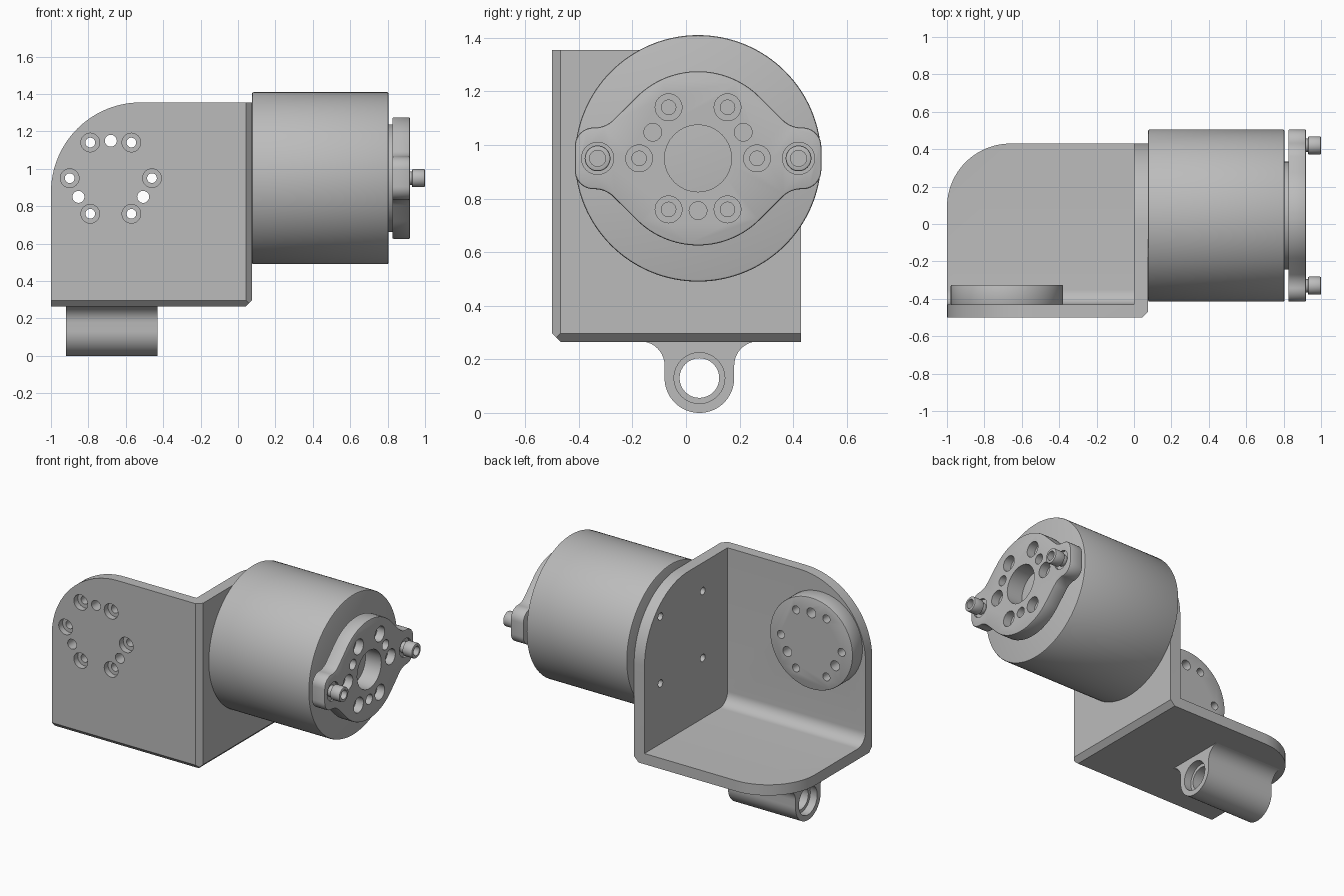
import bpy, bmesh
from math import pi, cos, sin, tan, radians
from mathutils import Vector

cube = bpy.data.objects.get("Cube")
if cube:
    bpy.data.objects.remove(cube, do_unlink=True)

grey = bpy.data.materials.new("machined grey")
grey.use_nodes = True
grey.diffuse_color = (0.5, 0.5, 0.5, 1)
grey.node_tree.nodes["Principled BSDF"].inputs["Base Color"].default_value = (0.5, 0.5, 0.5, 1)


def circle(u, v, r, n=64):
    return [(u + r * cos(2 * pi * i / n), v + r * sin(2 * pi * i / n)) for i in range(n)]


def ring(u, v, r, start, count):
    """Centres spread evenly on a bolt circle."""
    return [(u + r * cos(radians(start) + 2 * pi * i / count),
             v + r * sin(radians(start) + 2 * pi * i / count)) for i in range(count)]


def rounded(corners):
    """Outline from (u, v, radius, steps) corners; one step gives a chamfer."""
    out = []
    for i, (u, v, r, steps) in enumerate(corners):
        p = Vector((u, v))
        if r == 0:
            out.append((u, v))
            continue
        a = (Vector(corners[i - 1][:2]) - p).normalized()
        b = (Vector(corners[(i + 1) % len(corners)][:2]) - p).normalized()
        half = a.angle(b) / 2
        centre = p + (a + b).normalized() * (r / sin(half))
        s = p + a * (r / tan(half)) - centre
        e = p + b * (r / tan(half)) - centre
        sweep = s.angle(e)
        for k in range(steps + 1):
            t = k / steps
            q = centre + (s * sin((1 - t) * sweep) + e * sin(t * sweep)) / sin(sweep)
            out.append((q.x, q.y))
    return out


def prism(name, axis, outlines, lo, hi):
    """Extrude one or more outlines along an axis."""
    place = {"x": lambda u, v, w: (w, u, v),
             "y": lambda u, v, w: (u, w, v),
             "z": lambda u, v, w: (u, v, w)}[axis]
    bm = bmesh.new()
    for pts in outlines:
        low = [bm.verts.new(place(u, v, lo)) for u, v in pts]
        high = [bm.verts.new(place(u, v, hi)) for u, v in pts]
        bm.faces.new(low)
        bm.faces.new(high)
        for i in range(len(pts)):
            j = (i + 1) % len(pts)
            bm.faces.new((low[i], low[j], high[j], high[i]))
    bmesh.ops.recalc_face_normals(bm, faces=bm.faces)
    mesh = bpy.data.meshes.new(name)
    bm.to_mesh(mesh)
    bm.free()
    obj = bpy.data.objects.new(name, mesh)
    bpy.context.collection.objects.link(obj)
    mesh.materials.append(grey)
    return obj


def activate(obj):
    bpy.ops.object.select_all(action="DESELECT")
    obj.select_set(True)
    bpy.context.view_layer.objects.active = obj


def combine(obj, cutter, operation="DIFFERENCE", keep=False):
    activate(obj)
    mod = obj.modifiers.new("cut", "BOOLEAN")
    mod.object, mod.operation, mod.solver = cutter, operation, "EXACT"
    bpy.ops.object.modifier_apply(modifier=mod.name)
    if not keep:
        bpy.data.objects.remove(cutter, do_unlink=True)


def soften(obj, width):
    activate(obj)
    mod = obj.modifiers.new("edge", "BEVEL")
    mod.width, mod.segments = width, 2
    mod.limit_method, mod.angle_limit = "ANGLE", radians(50)
    bpy.ops.object.modifier_apply(modifier=mod.name)


def holes(obj, axis, centres, r, lo, hi):
    combine(obj, prism("cutter", axis, [circle(u, v, r, 32) for u, v in centres], lo, hi))


# Bracket: three walls meeting at one corner, rounded at the free corners
X0, X1, Y0, Y1, Z0, Z1 = -1, 0.075, -0.5, 0.43, 0.265, 1.355
CH = 0.032
bracket = prism("bracket", "y", [rounded([
    (X0, Z0, 0, 0), (X1, Z0, CH, 1), (X1, Z1, 0, 0), (X0, Z1, 0.48, 24)])], Y0, Y1)
combine(bracket, prism("side_shape", "x", [rounded([
    (Y0, Z0, CH, 1), (Y1, Z0, 0, 0), (Y1, Z1, 0.45, 24), (Y0, Z1, 0, 0)])], -1.2, 0.3), "INTERSECT")
combine(bracket, prism("plan_shape", "z", [rounded([
    (X0, Y0, 0, 0), (X1, Y0, CH, 1), (X1, Y1, 0, 0), (X0, Y1, 0.34, 24)])], 0, 1.6), "INTERSECT")
combine(bracket, prism("hollow", "x", [rounded([
    (-0.43, 0.335, 0.08, 10), (0.8, 0.335, 0, 0), (0.8, 1.8, 0, 0), (-0.43, 1.8, 0, 0)])], -1.3, 0))

# Round hub inside the front wall, drilled together with it
HX, CZ = -0.68, 0.95
hub = prism("hub_disc", "y", [circle(HX, CZ, 0.3, 96)], -0.432, -0.325)
soften(hub, 0.006)
bolts = ring(HX, CZ, 0.22, 0, 6)
pins = ring(HX, CZ, 0.2, 90, 3)
holes(bracket, "y", bolts, 0.05, -0.6, -0.46)
for part in (bracket, hub):
    holes(part, "y", bolts, 0.026, -0.6, -0.2)
    holes(part, "y", pins, 0.032, -0.6, -0.2)

# Motor fixing holes in the side wall
CY = 0.045
holes(bracket, "x", ring(CY, CZ, 0.31, 45, 4), 0.024, -0.1, 0.07)

# Motor body and the step in front of it
motor = prism("motor_body", "x", [circle(CY, CZ, 0.46, 128)], X1, 0.805)
soften(motor, 0.008)
step = prism("motor_step", "x", [circle(CY, CZ, 0.288, 96)], 0.8, 0.83)
holes(step, "x", [(CY, CZ)], 0.125, 0.7, 1)

# Output flange: round plate with two ears
quarter = [(0.325 * cos(radians(a)), 0.325 * sin(radians(a)), 0, 0) for a in range(87, 44, -3)]
quarter += [(0.345, 0.115, 0.1, 8), (0.46, 0.115, 0.07, 10)]


def flip(path, su, sv):
    return [(u * su, v * sv, r, n) for u, v, r, n in path]


outline = rounded(quarter + flip(quarter, 1, -1)[::-1]
                  + flip(quarter, -1, -1) + flip(quarter, -1, 1)[::-1])
flange = prism("output_flange", "x", [[(u + CY, v + CZ) for u, v in outline]], 0.825, 0.92)
soften(flange, 0.007)
holes(flange, "x", [(CY, CZ)], 0.125, 0.7, 1)
bolts = ring(CY, CZ, 0.22, 0, 6)
holes(flange, "x", bolts, 0.05, 0.865, 1)
holes(flange, "x", bolts, 0.027, 0.7, 1)
holes(flange, "x", ring(CY, CZ, 0.195, 30, 3), 0.033, 0.7, 1)

# Socket screws standing on the ears
ears = {"left": CY - 0.375, "right": CY + 0.375}
holes(flange, "x", [(y, CZ) for y in ears.values()], 0.06, 0.905, 1)
screws = []
for side, y in ears.items():
    neck = prism(side + "_screw_neck", "x", [circle(y, CZ, 0.036, 32)], 0.88, 0.935)
    head = prism(side + "_screw_head", "x", [circle(y, CZ, 0.048, 48)], 0.93, 1)
    soften(head, 0.006)
    holes(head, "x", [(y, CZ)], 0.03, 0.95, 1.1)
    screws += [neck, head]

# Pivot tube under the floor, blended into it
TY, TZ, TR = 0.05, 0.13, 0.13
lower = [(TY + TR * cos(radians(a)), TZ + TR * sin(radians(a)), 0, 0) for a in range(180, 361, 5)]
tube = prism("pivot_tube", "x", [rounded(
    [(TY - 0.23, 0.3, 0, 0), (TY - 0.23, 0.267, 0, 0), (TY - TR, 0.267, 0.09, 10)] + lower
    + [(TY + TR, 0.267, 0.09, 10), (TY + 0.23, 0.267, 0, 0), (TY + 0.23, 0.3, 0, 0)])], -0.92, -0.43)
holes(tube, "x", [(TY, TZ)], 0.074, -1.1, 0)
for lo, hi in ((-1.1, -0.87), (-0.48, 0)):
    holes(tube, "x", [(TY, TZ)], 0.095, lo, hi)

# Smooth curved walls, keep machined edges sharp
for obj in [bracket, hub, motor, step, flange, tube] + screws:
    activate(obj)
    bpy.ops.object.shade_smooth_by_angle(angle=radians(30))
